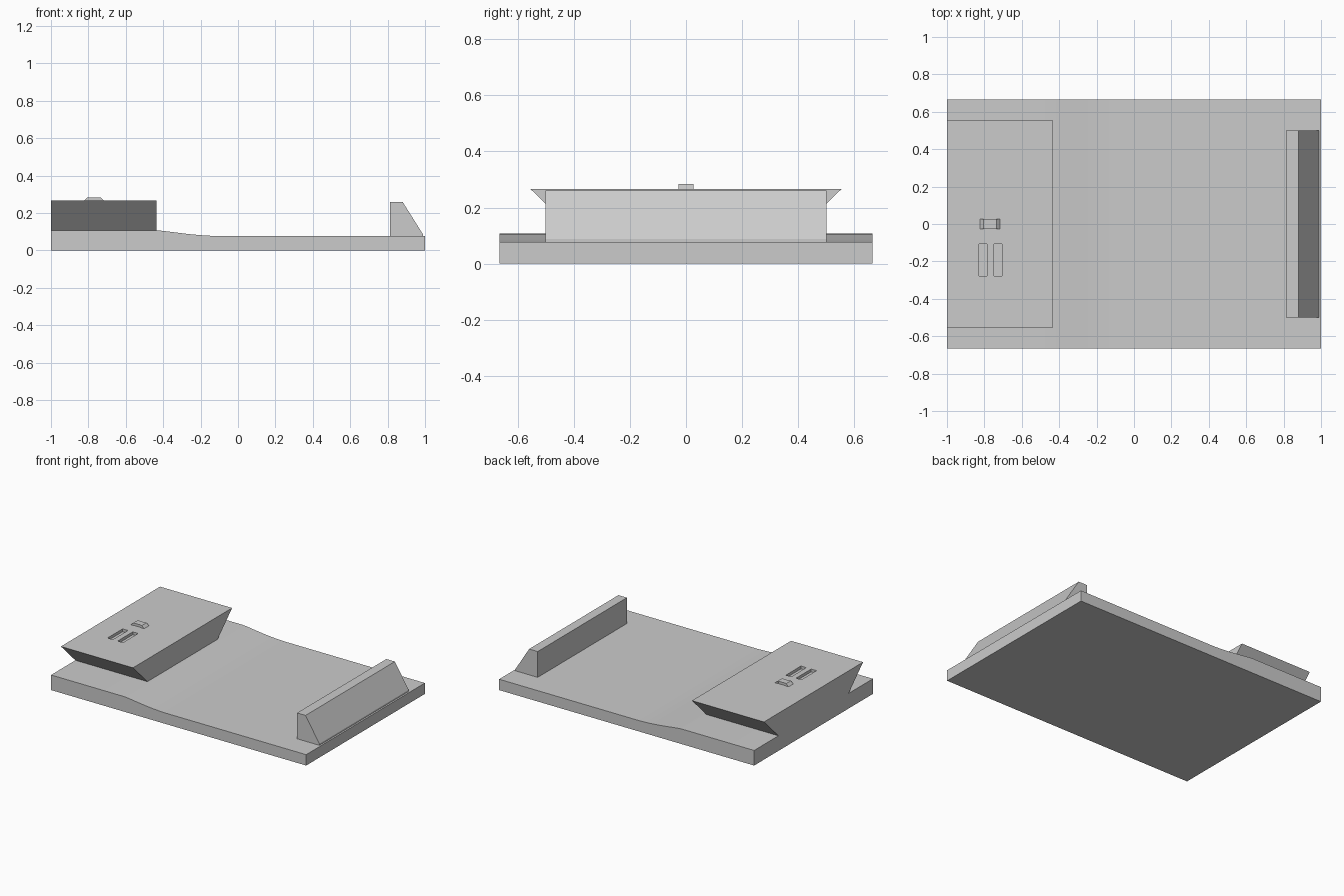
import bpy
import bmesh
from mathutils import Vector

default = bpy.data.objects.get("Cube")
if default:
    bpy.data.objects.remove(default, do_unlink=True)

GREY = (0.6, 0.6, 0.6, 1)
grey = bpy.data.materials.new("plain grey")
grey.use_nodes = True
grey.diffuse_color = GREY
grey.node_tree.nodes["Principled BSDF"].inputs["Base Color"].default_value = GREY


def prism(name, points, start, extrusion, smooth=False):
    """Extrude a closed polygon of 3D points along a vector."""
    bm = bmesh.new()
    face = bm.faces.new([bm.verts.new(Vector(p) + Vector(start)) for p in points])
    out = bmesh.ops.extrude_face_region(bm, geom=[face], use_keep_orig=True)
    moved = [g for g in out["geom"] if isinstance(g, bmesh.types.BMVert)]
    bmesh.ops.translate(bm, verts=moved, vec=extrusion)
    bmesh.ops.recalc_face_normals(bm, faces=bm.faces)
    mesh = bpy.data.meshes.new(name)
    bm.to_mesh(mesh)
    bm.free()
    mesh.materials.append(grey)
    obj = bpy.data.objects.new(name, mesh)
    bpy.context.collection.objects.link(obj)
    if smooth:
        bpy.ops.object.select_all(action="DESELECT")
        obj.select_set(True)
        bpy.context.view_layer.objects.active = obj
        bpy.ops.object.shade_smooth_by_angle()
    return obj


def across(name, profile, half_width, smooth=False):
    """Prism from an (x, z) profile, centred across y."""
    return prism(name, [(x, 0, z) for x, z in profile],
                 (0, -half_width, 0), (0, 2 * half_width, 0), smooth)


# Base slab with a smooth step down from the raised end
LOW, HIGH = 0.077, 0.107
STEP_START, STEP_END, STEPS = -0.43, -0.08, 16
slope = []
for i in range(STEPS + 1):
    t = i / STEPS
    s = t ** 0.7
    blend = s * s * (3 - 2 * s)
    slope.append((STEP_START + t * (STEP_END - STEP_START), HIGH + blend * (LOW - HIGH)))
across("base", [(1, 0), (-1, 0), (-1, HIGH)] + slope + [(1, LOW)], 0.665, smooth=True)

# Wedge-shaped end stop
across("end_stop", [(0.813, 0.07), (0.813, 0.26), (0.88, 0.26), (0.988, 0.088), (0.988, 0.07)], 0.5)

# Block with undercut sides
TOP = 0.267
block = prism("undercut_block",
              [(0, -0.393, HIGH), (0, 0.393, HIGH), (0, 0.555, TOP), (0, -0.555, TOP)],
              (-1, 0, 0), (0.565, 0, 0))

# Two shallow slots in the block top
for side, x in (("outer", -0.808), ("inner", -0.728)):
    half = 0.021
    cutter = across(side + "_slot_cutter",
                    [(x - half, TOP - 0.02), (x + half, TOP - 0.02),
                     (x + half, TOP + 0.02), (x - half, TOP + 0.02)], 0.085)
    cutter.location.y = -0.193
    cutter.hide_render = True
    cutter.hide_viewport = True
    cut = block.modifiers.new(side + "_slot", "BOOLEAN")
    cut.operation = "DIFFERENCE"
    cut.solver = "EXACT"
    cut.object = cutter

# Small raised switch with sloped ends
MID, PEAK = -0.77, 0.284
across("switch_bar", [(MID - 0.03, TOP - 0.005), (MID + 0.03, TOP - 0.005),
                      (MID + 0.03, PEAK), (MID - 0.03, PEAK)], 0.024)
for side, d in (("outer", -1), ("inner", 1)):
    across(side + "_switch_end", [(MID + d * 0.028, TOP - 0.005), (MID + d * 0.053, TOP - 0.005),
                                  (MID + d * 0.053, TOP), (MID + d * 0.034, PEAK),
                                  (MID + d * 0.028, PEAK)], 0.027)
